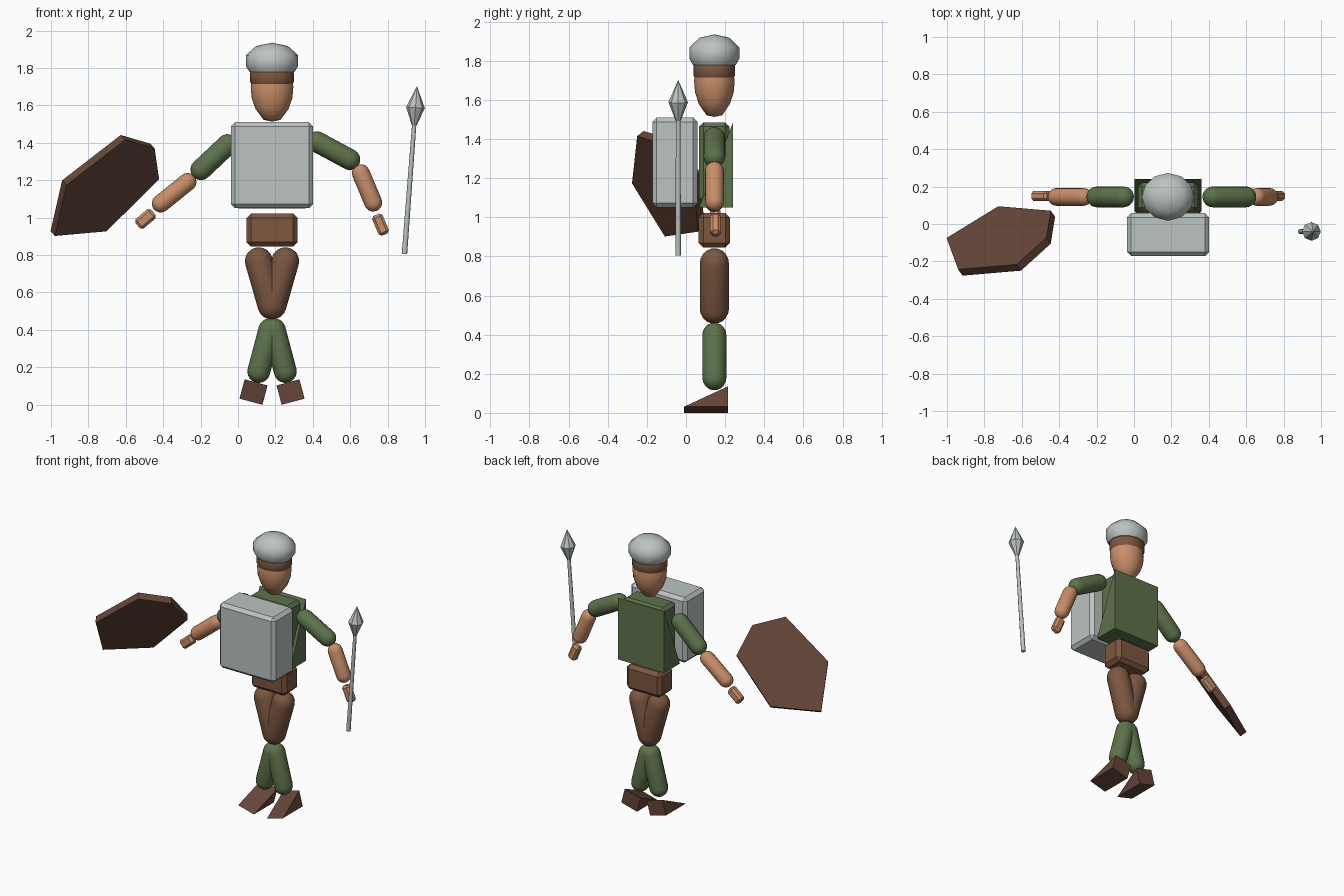
import bpy, bmesh, math
from mathutils import Matrix, Vector

if "Cube" in bpy.data.objects:
    bpy.data.objects.remove(bpy.data.objects["Cube"])

CX, CY = 0.182, 0.145  # body axis


def mat(name, rgb):
    m = bpy.data.materials.new(name)
    m.diffuse_color = (*rgb, 1)
    m.use_nodes = True
    m.node_tree.nodes["Principled BSDF"].inputs["Base Color"].default_value = m.diffuse_color
    return m


STEEL = mat("steel", (0.50, 0.55, 0.53))
GREEN = mat("green_cloth", (0.11, 0.17, 0.07))
SKIN = mat("skin", (0.58, 0.27, 0.14))
BROWN = mat("brown_leather", (0.20, 0.095, 0.05))
DARK = mat("dark_leather", (0.13, 0.06, 0.04))


def finish(name, bm, material, matrix=None, smooth=None):
    if matrix is not None:
        bm.transform(matrix)
    bmesh.ops.recalc_face_normals(bm, faces=bm.faces)
    me = bpy.data.meshes.new(name)
    bm.to_mesh(me)
    bm.free()
    me.materials.append(material)
    ob = bpy.data.objects.new(name, me)
    bpy.context.collection.objects.link(ob)
    if smooth:
        bpy.context.view_layer.objects.active = ob
        ob.select_set(True)
        bpy.ops.object.shade_smooth_by_angle(angle=math.radians(smooth))
        ob.select_set(False)
    return ob


def lathe(name, profile, n, material, matrix, smooth=None):
    """Revolve (radius, height) pairs about z."""
    bm = bmesh.new()
    vs = [bm.verts.new((r, 0, z)) for r, z in profile]
    es = [bm.edges.new(p) for p in zip(vs, vs[1:])]
    bmesh.ops.spin(bm, geom=vs + es, cent=(0, 0, 0), axis=(0, 0, 1),
                   angle=2 * math.pi, steps=n, use_merge=True)
    bmesh.ops.remove_doubles(bm, verts=bm.verts, dist=1e-4)
    holes = [e for e in bm.edges if e.is_boundary]
    if holes:
        bmesh.ops.holes_fill(bm, edges=holes, sides=0)
    return finish(name, bm, material, matrix, smooth)


def capsule(name, a, b, r, material):
    """Round-ended limb between two (x, z) points."""
    a, b = Vector((a[0], CY, a[1])), Vector((b[0], CY, b[1]))
    d = b - a
    arc = [i * math.pi / 10 for i in range(6)]
    prof = [(r * math.sin(t), -r * math.cos(t)) for t in arc]
    prof += [(r * math.cos(t), d.length + r * math.sin(t)) for t in arc]
    prof[0], prof[-1] = (0, -r), (0, d.length + r)
    m = Matrix.Translation(a) @ d.to_track_quat('Z', 'Y').to_matrix().to_4x4()
    return lathe(name, prof, 16, material, m, 50)


def box(name, center, size, bevel, material, tilt=0):
    bm = bmesh.new()
    bmesh.ops.create_cube(bm, size=1, matrix=Matrix.Diagonal((*size, 1)))
    bmesh.ops.bevel(bm, geom=bm.edges[:], offset=bevel, segments=1, affect='EDGES')
    return finish(name, bm, material,
                  Matrix.Translation(center) @ Matrix.Rotation(tilt, 4, 'Y'))


def extrude(name, pts, depth, material, matrix):
    """Extrude a flat polygon symmetrically along local z."""
    bm = bmesh.new()
    f = bm.faces.new([bm.verts.new((x, y, -depth / 2)) for x, y in pts])
    ext = bmesh.ops.extrude_face_region(bm, geom=[f])["geom"]
    bmesh.ops.translate(bm, vec=(0, 0, depth),
                        verts=[v for v in ext if isinstance(v, bmesh.types.BMVert)])
    return finish(name, bm, material, matrix)


def frame(x, y, z, origin):
    m = Matrix((x, y, z)).transposed().to_4x4()
    return Matrix.Translation(origin) @ m


def wedge(name, center, size, material, tilt=0):
    """Ramp rising from a sharp front edge to a tall back face."""
    w, d, h = size[0], size[1] / 2, size[2] / 2
    m = frame((0, 1, 0), (0, 0, 1), (1, 0, 0), (0, 0, 0))
    m = Matrix.Translation(center) @ Matrix.Rotation(tilt, 4, 'Y') @ m
    return extrude(name, [(-d, -h), (d, -h), (d, h)], w, material, m)


# head, headband and helmet, slightly narrower front to back
HEAD = Matrix.Translation((CX, CY, 0)) @ Matrix.Diagonal((1, 0.91, 1, 1))
lathe("head", [(0, 1.513), (0.045, 1.522), (0.088, 1.58), (0.109, 1.64),
               (0.114, 1.70), (0.10, 1.77), (0, 1.80)], 12, SKIN, HEAD, 60)
lathe("headband", [(0, 1.71), (0.108, 1.71), (0.117, 1.725), (0.117, 1.775),
                   (0.108, 1.79), (0, 1.79)], 12, BROWN, HEAD, 35)
lathe("helmet", [(0, 1.778), (0.12, 1.778), (0.14, 1.81), (0.14, 1.868),
                 (0.085, 1.917), (0, 1.935)], 12, STEEL, HEAD, 50)

# torso, back panel, breastplate and hips
box("torso", (CX, CY, 1.28), (0.32, 0.155, 0.41), 0.022, GREEN)
wedge("back_panel", (CX, 0.153, 1.267), (0.36, 0.175, 0.435), GREEN)
box("breastplate", (CX, -0.057, 1.28), (0.438, 0.23, 0.46), 0.022, STEEL)
box("hips", (CX, CY, 0.933), (0.273, 0.16, 0.177), 0.024, BROWN)

# legs and boots
for side, s in (("left", -1), ("right", 1)):
    capsule(side + "_thigh", (CX + s * 0.071, 0.767), (CX + s * 0.003, 0.53), 0.074, BROWN)
    capsule(side + "_shin", (CX + s * 0.012, 0.40), (CX + s * 0.071, 0.177), 0.061, GREEN)
    wedge(side + "_boot", (CX + s * 0.099, 0.102, 0.067), (0.127, 0.223, 0.107),
          DARK, math.radians(-15 * s))

# arms and hands
capsule("left_upper_arm", (-0.056, 1.39), (-0.198, 1.256), 0.056, GREEN)
capsule("left_forearm", (-0.27, 1.19), (-0.413, 1.075), 0.048, SKIN)
box("left_hand", (-0.495, CY + 0.005, 0.993), (0.11, 0.053, 0.066), 0.014, SKIN,
    math.radians(-40))
capsule("right_upper_arm", (0.422, 1.405), (0.598, 1.31), 0.056, GREEN)
capsule("right_forearm", (0.657, 1.237), (0.723, 1.08), 0.048, SKIN)
box("right_hand", (0.762, CY + 0.005, 0.962), (0.115, 0.053, 0.06), 0.014, SKIN,
    math.radians(67))

# shield, leaning forward in line with the left arm
n = Vector((-0.476, 0.697, 0.539)).normalized()
v = Vector((0.755, 0, 0.656))
v = (v - n * v.dot(n)).normalized()
u = v.cross(n)
extrude("shield", [(0, 0.31), (0.2, 0.22), (0.235, -0.175), (0, -0.40),
                   (-0.235, -0.175), (-0.2, 0.22)], 0.048, DARK,
        frame(u, v, n, (-0.69, -0.09, 1.178)))

# spear, tilted slightly outwards
SPEAR = Matrix.Translation((0.89, -0.04, 0.805)) @ Matrix.Rotation(math.radians(4.3), 4, 'Y')
lathe("spear_shaft", [(0, 0), (0.0145, 0), (0.0115, 0.71), (0, 0.71)], 8, STEEL, SPEAR, 50)
lathe("spear_head", [(0, 0.69), (0.013, 0.69), (0.05, 0.785), (0, 0.9)], 8, STEEL, SPEAR)
